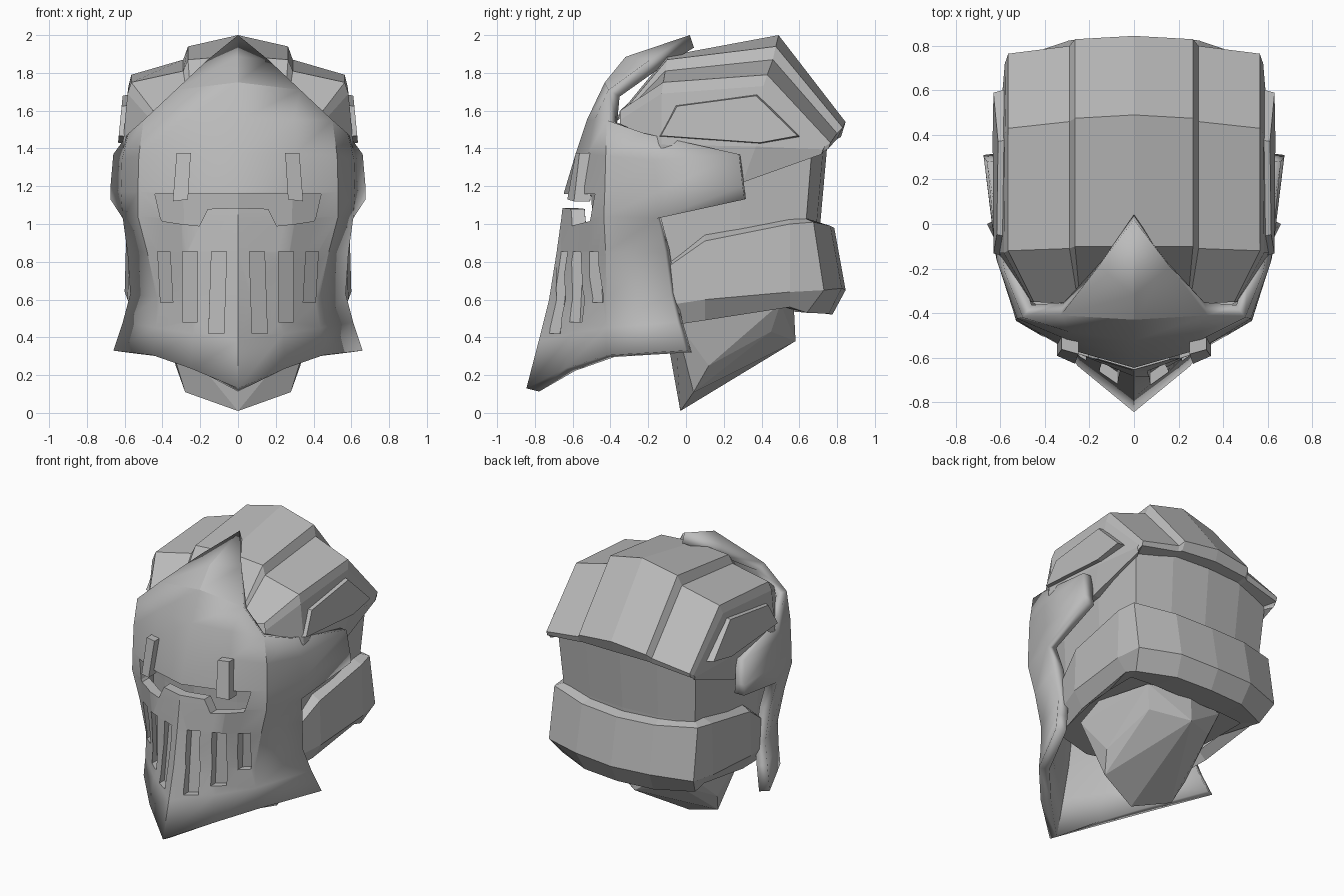
import bpy, bmesh
from mathutils import Vector
from mathutils.bvhtree import BVHTree

if "Cube" in bpy.data.objects:
    bpy.data.objects.remove(bpy.data.objects["Cube"])

steel = bpy.data.materials.new("steel_grey")
steel.diffuse_color = (0.50, 0.50, 0.50, 1)
steel.use_nodes = True
steel.node_tree.nodes["Principled BSDF"].inputs["Base Color"].default_value = steel.diffuse_color


def finish(bm, name, smooth=None):
    """Turn a bmesh into a named steel object."""
    bmesh.ops.recalc_face_normals(bm, faces=bm.faces[:])
    me = bpy.data.meshes.new(name)
    bm.to_mesh(me)
    bm.free()
    me.materials.append(steel)
    ob = bpy.data.objects.new(name, me)
    bpy.context.collection.objects.link(ob)
    return ob


def sheet(rows, cap=False):
    """Skin rows of points (None leaves a gap), mirrored across x = 0."""
    bm = bmesh.new()
    seen = {}

    def vert(p, s):
        key = (round(p[0] * s, 4) + 0.0, round(p[1], 4), round(p[2], 4))
        if key not in seen:
            seen[key] = bm.verts.new(key)
        return seen[key]

    for s in (1, -1):
        for a, b in zip(rows, rows[1:]):
            for i in range(min(len(a), len(b)) - 1):
                q = (a[i], a[i + 1], b[i + 1], b[i])
                if None in q:
                    continue
                vs = list(dict.fromkeys(vert(p, s) for p in q))
                if len(vs) > 2 and not bm.faces.get(vs):
                    bm.faces.new(vs if s > 0 else vs[::-1])
    if cap:
        for r in (rows[0], rows[-1]):
            ring = [vert(p, 1) for p in r] + [vert(p, -1) for p in r[::-1]]
            bm.faces.new(list(dict.fromkeys(ring)))
    return bm


# Visor: rows from chin to crest, centre line out to the ear
edge = (.33, -.41, 1.71)
cheek = (.58, -.22, 1.48)
visor_rows = [
    [(0, -.845, .13), (.25, -.64, .235), (.45, -.42, .305), (.66, 0, .33)],
    [(0, -.78, .38), (.24, -.605, .42), (.435, -.42, .45), (.61, -.045, .48)],
    [(0, -.725, .6), (.24, -.585, .6), (.43, -.42, .61), (.57, -.08, .63)],
    [(0, -.685, .85), (.27, -.575, .85), (.48, -.425, .85), (.585, -.11, .85)],
    [(0, -.66, 1.03), (.3, -.57, 1.03), (.53, -.435, 1.04), (.61, -.15, 1.03), (.675, .31, 1.13)],
    [(0, -.645, 1.17), (.3, -.56, 1.17), (.53, -.43, 1.17), (.62, -.15, 1.17), (.675, .3, 1.2)],
    [(0, -.585, 1.37), (.3, -.52, 1.37), (.525, -.425, 1.36), (.615, -.17, 1.34), (.66, .28, 1.37)],
    [(0, -.525, 1.55), (.29, -.485, 1.55), (.5, -.42, 1.55), cheek, cheek],
    [(0, -.43, 1.75), edge, edge, None],
    [(0, -.32, 1.885), (.16, -.19, 1.87), (.16, -.19, 1.87), None],
    [(0, .02, 2.0), (0, .02, 2.0), (0, .02, 2.0), None],
]
bm = sheet(visor_rows)
bmesh.ops.recalc_face_normals(bm, faces=bm.faces[:])
tree = BVHTree.FromBMesh(bm)
visor = finish(bm, "visor")


def surf(x, z):
    """Depth of the visor surface at x, z."""
    hit = tree.ray_cast(Vector((x + 1e-4, -3, z + 1e-4)), Vector((0, 1, 0)))[0]
    return hit.y if hit else -.5


def strip(bm, cols, front, back):
    """Solid that follows the visor; cols are (x_low, z_low, x_high, z_high)."""
    loops = []
    for xl, zl, xh, zh in cols:
        loops.append([bm.verts.new((x, surf(x, z) + d, z))
                      for x, z, d in ((xl, zl, front), (xl, zl, back),
                                      (xh, zh, back), (xh, zh, front))])
    for a, b in zip(loops, loops[1:]):
        for i in range(4):
            j = (i + 1) % 4
            bm.faces.new((a[i], a[j], b[j], b[i]))
    bm.faces.new(loops[0][::-1])
    bm.faces.new(loops[-1])


# Breathing slots and eye opening
cut = bmesh.new()
for s in (1, -1):
    for xl, xh, w, low in ((.075, .06, .08, .42), (.215, .215, .08, .48), (.345, .36, .065, .585)):
        strip(cut, [(s * xl, low, s * xh, .855), (s * (xl + w), low, s * (xh + w), .855)], -.2, .055)
eye = [(.41, 1.03, .44, 1.16), (.4, 1.015, .4, 1.16), (.3, 1.0, .3, 1.16), (.205, .99, .2, 1.16),
       (.16, 1.08, .16, 1.16)]
eye_cols = [(-a, b, -c, d) for a, b, c, d in eye] + [(0, 1.085, 0, 1.16)] + eye[::-1]
strip(cut, eye_cols, -.2, .13)
cutter = finish(cut, "opening_cutter")
cutter.hide_render = True
cutter.hide_viewport = False
cutter.display_type = 'WIRE'

bpy.context.view_layer.objects.active = visor
visor.select_set(True)
bpy.ops.object.shade_smooth_by_angle(angle=0.5)
solid = visor.modifiers.new("thickness", 'SOLIDIFY')
solid.thickness = .07
solid.offset = -1
openings = visor.modifiers.new("openings", 'BOOLEAN')
openings.operation = 'DIFFERENCE'
openings.solver = 'EXACT'
openings.object = cutter

# Brow bars
for side, s in (("right", 1), ("left", -1)):
    bm = bmesh.new()
    strip(bm, [(s * .265, 1.13, s * .25, 1.375), (s * .345, 1.12, s * .325, 1.375)], -.055, .03)
    finish(bm, side + "_brow_bar")

# Skull cap: each row is a front-to-back profile, stepping down from the centre strip
cap_rows = [
    [(0, -.38, 1.55), (0, -.1, 1.89), (0, .49, 2.0), (0, .845, 1.54), (0, .82, 1.46), (0, .6, 1.42)],
    [(.24, -.37, 1.55), (.265, -.1, 1.87), (.265, .475, 1.94), (.265, .83, 1.51), (.265, .8, 1.45), (.25, .6, 1.42)],
    [(.25, -.36, 1.55), (.29, -.11, 1.81), (.29, .46, 1.87), (.29, .8, 1.48), (.29, .79, 1.44), (.27, .6, 1.42)],
    [(.45, -.35, 1.6), (.565, -.12, 1.75), (.565, .43, 1.79), (.565, .765, 1.43), (.565, .755, 1.40), (.5, .6, 1.38)],
    [(.46, -.35, 1.55), (.585, -.13, 1.69), (.58, .41, 1.73), (.575, .735, 1.41), (.57, .73, 1.385), (.5, .6, 1.37)],
    [(.47, -.35, 1.4), (.61, -.13, 1.42), (.61, .37, 1.41), (.58, .725, 1.395), (.57, .72, 1.375), (.5, .6, 1.36)],
    [(.47, -.35, 1.2), (.58, -.13, 1.2), (.59, .3, 1.22), (.565, .72, 1.37), (.55, .7, 1.37), (.5, .6, 1.36)],
    [(.4, -.3, 1.2), (.5, -.13, 1.2), (.5, .3, 1.22), (.5, .6, 1.36), (.5, .6, 1.36), (.5, .6, 1.36)],
]
finish(sheet(cap_rows), "skull_cap")

# Raised temple panels
temple = ((-.15, 1.46), (-.06, 1.63), (.38, 1.69), (.61, 1.46), (.4, 1.42))
for side, s in (("right", 1), ("left", -1)):
    bm = bmesh.new()
    inner, outer = [], []
    for y, z in temple:
        inner.append(bm.verts.new((s * .56, y, z)))
        outer.append(bm.verts.new((s * (.635 - (z - 1.42) * .09), .2 + (y - .2) * .95, 1.55 + (z - 1.55) * .92)))
    bm.faces.new(inner)
    bm.faces.new(outer)
    for i in range(5):
        j = (i + 1) % 5
        bm.faces.new((inner[i], inner[j], outer[j], outer[i]))
    finish(bm, side + "_temple_panel")

# Inner head shell between cap and neck guard
plan = ((0, -.52), (.3, -.44), (.46, -.35), (.53, -.1), (.56, .3), (.545, .67), (.28, .73), (0, .75))
core_rows = [[(x * k, y * k, z) for x, y in plan] for z, k in ((.6, .92), (1.02, .95), (1.44, 1.0))]
finish(sheet(core_rows, cap=True), "head_shell")

# Neck guard: rows are inner low, outer low, belly, shoulder, inner top, centre back to cheek
guard_rows = [
    [(0, .55, .55), (0, .775, .52), (0, .845, .65), (0, .785, .98), (0, .68, 1.0)],
    [(.28, .55, .55), (.27, .755, .525), (.29, .825, .66), (.285, .765, .99), (.27, .66, 1.01)],
    [(.46, .52, .56), (.52, .64, .53), (.57, .73, .65), (.565, .675, 1.01), (.5, .62, 1.035)],
    [(.46, .3, .56), (.53, .55, .56), (.6, .55, .64), (.59, .55, 1.0), (.52, .55, 1.025)],
    [(.46, .1, .54), (.52, .1, .49), (.585, .1, .6), (.575, .1, .91), (.5, .1, .95)],
    [(.44, -.1, .52), (.48, -.1, .46), (.53, -.1, .57), (.53, -.1, .77), (.46, -.1, .8)],
]
finish(sheet(guard_rows), "neck_guard")

# Chin guard below the head
chin = [(0, -.03, .01), (0, -.1, .4), (0, .58, .38), (0, .57, .58)]
for s in (1, -1):
    chin += [(s * x, y, z) for x, y, z in ((.28, .04, .11), (.33, .12, .25), (.4, -.06, .5), (.25, .45, .43),
                                           (.3, .5, .58), (.38, .1, .6))]
bm = bmesh.new()
for p in chin:
    bm.verts.new(p)
hull = bmesh.ops.convex_hull(bm, input=bm.verts[:])
bmesh.ops.delete(bm, geom=list({v for v in hull["geom_interior"] if isinstance(v, bmesh.types.BMVert)}), context='VERTS')
finish(bm, "chin_guard")
